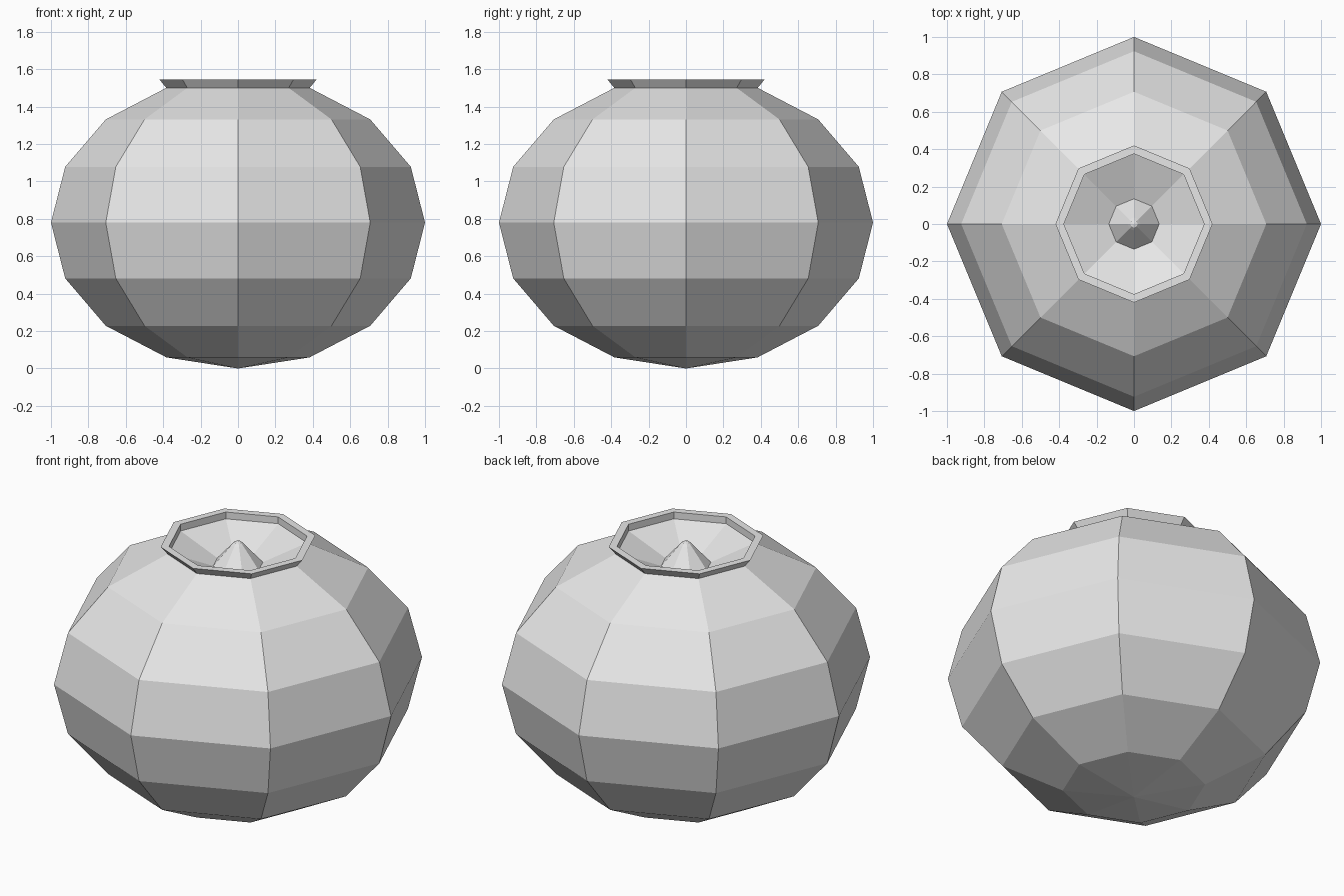
import bpy, bmesh
from math import sin, cos, pi

SIDES = 8
HALF_HEIGHT = 0.78

cube = bpy.data.objects.get("Cube")
if cube:
    bpy.data.objects.remove(cube, do_unlink=True)

# One plain grey for the whole pot
grey = bpy.data.materials.new("plain_grey")
grey.use_nodes = True
grey.diffuse_color = (0.8, 0.8, 0.8, 1)
grey.node_tree.nodes["Principled BSDF"].inputs["Base Color"].default_value = (0.8, 0.8, 0.8, 1)


def lathe(name, profile):
    """Revolve (radius, height) points, listed so faces point outward, into flat facets."""
    bm = bmesh.new()
    rings = []
    for r, z in profile:
        if r < 1e-4:
            rings.append([bm.verts.new((0, 0, z))] * SIDES)
        else:
            rings.append([bm.verts.new((r * cos(2 * pi * i / SIDES),
                                        r * sin(2 * pi * i / SIDES), z))
                          for i in range(SIDES)])
    for low, high in zip(rings, rings[1:]):
        for i in range(SIDES):
            j = (i + 1) % SIDES
            corners = [low[i], low[j], high[j], high[i]]
            bm.faces.new(list(dict.fromkeys(corners)))
    mesh = bpy.data.meshes.new(name)
    bm.to_mesh(mesh)
    bm.free()
    mesh.materials.append(grey)
    obj = bpy.data.objects.new(name, mesh)
    bpy.context.collection.objects.link(obj)
    return obj


# Squashed round body, open at the top
lathe("pot_body", [(sin(k * pi / 8), HALF_HEIGHT * (1 - cos(k * pi / 8)))
                   for k in range(8)])

# Flared rim with a flat lip and a short inner wall
lathe("rim", [(0.383, 1.5), (0.42, 1.545), (0.375, 1.545), (0.375, 1.505)])

# Sunken lid sloping down to the knob
lathe("lid_dish", [(0.375, 1.505), (0.135, 1.41)])

# Pointed knob with a small blunt tip
lathe("lid_knob", [(0.135, 1.41), (0.035, 1.525), (0.02, 1.54), (0, 1.545)])
